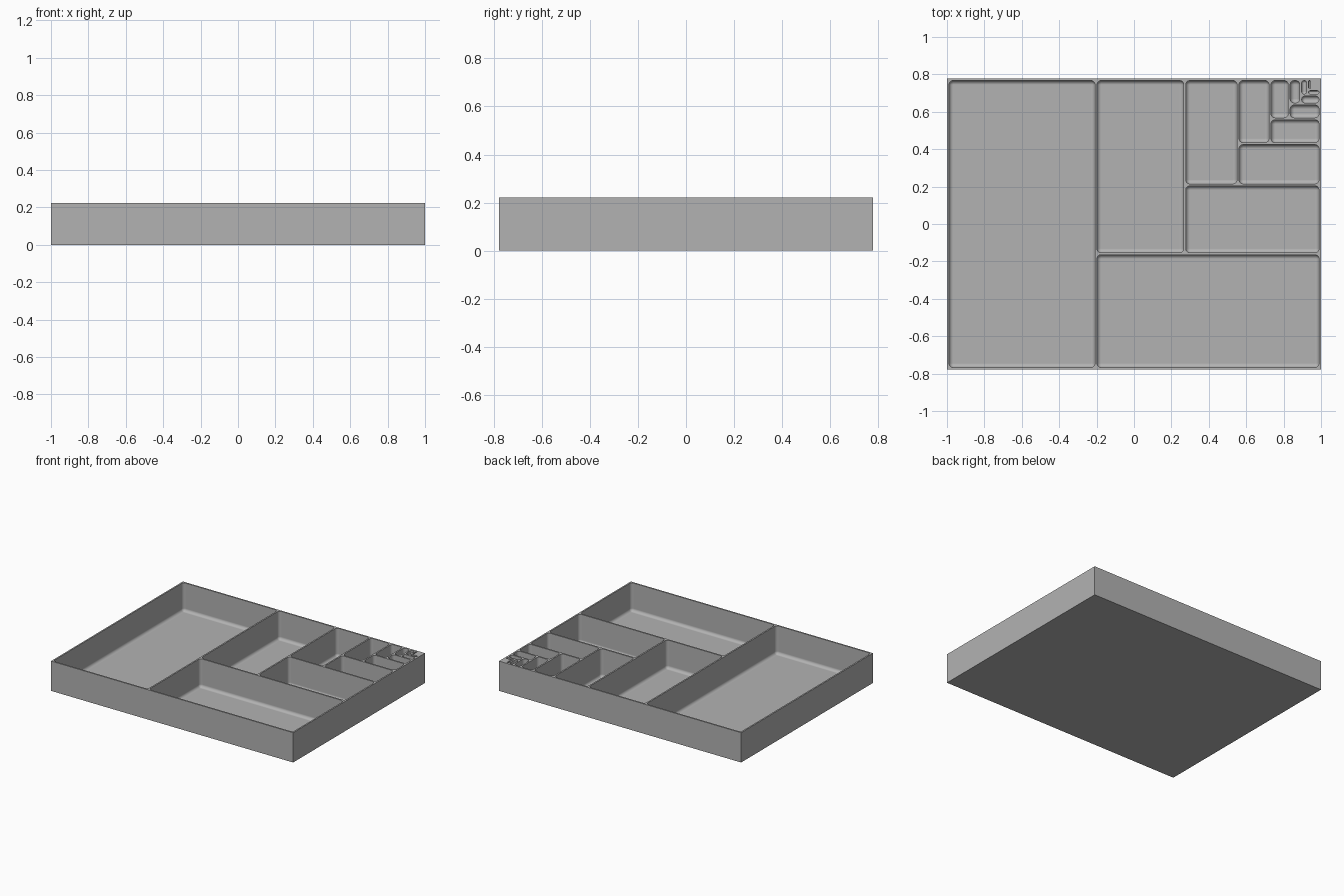
import bpy
import bmesh
from math import sin, cos, pi

cube = bpy.data.objects.get("Cube")
if cube:
    bpy.data.objects.remove(cube, do_unlink=True)

# Tray proportions: 90 x 70 x 10 units, scaled so the length is 2
UNIT = 2 / 90
LENGTH, DEPTH, HEIGHT = 90, 70, 10
WALL = FLOOR = 0.5
FILLET = 1.0
SEGMENTS = 8
SHARE = 0.4      # part of the remaining space taken by each compartment
POCKETS = 15

grey = bpy.data.materials.new("plain grey")
grey.use_nodes = True
colour = (0.45, 0.45, 0.45, 1)
grey.diffuse_color = colour
grey.node_tree.nodes["Principled BSDF"].inputs["Base Color"].default_value = colour


def make_object(name, bm):
    bmesh.ops.recalc_face_normals(bm, faces=bm.faces)
    mesh = bpy.data.meshes.new(name)
    bm.to_mesh(mesh)
    bm.free()
    mesh.materials.append(grey)
    obj = bpy.data.objects.new(name, mesh)
    bpy.context.collection.objects.link(obj)
    return obj


def add_pocket(bm, x0, y0, x1, y1):
    """Rounded pocket with filleted bottom, open past the rim."""
    r = min(FILLET, 0.49 * min(x1 - x0, y1 - y0))
    corners = [(x1 - r, y1 - r), (x0 + r, y1 - r), (x0 + r, y0 + r), (x1 - r, y0 + r)]
    # Levels from the rim down: radius of the corners and height
    levels = [(r, HEIGHT + 1)]
    for i in range(SEGMENTS):
        a = i / SEGMENTS * pi / 2
        levels.append((r * cos(a), FLOOR + r * (1 - sin(a))))
    levels.append((r * 0.03, FLOOR))
    rings = []
    for radius, z in levels:
        ring = []
        for k, (cx, cy) in enumerate(corners):
            for j in range(SEGMENTS + 1):
                a = (k + j / SEGMENTS) * pi / 2
                p = (cx + radius * cos(a) - LENGTH / 2, cy + radius * sin(a) - DEPTH / 2, z)
                ring.append(bm.verts.new([c * UNIT for c in p]))
        rings.append(ring)
    for upper, lower in zip(rings, rings[1:]):
        for i in range(len(upper)):
            j = (i + 1) % len(upper)
            bm.faces.new((upper[i], lower[i], lower[j], upper[j]))
    bm.faces.new(rings[0])
    bm.faces.new(rings[-1][::-1])


# Solid block
bm = bmesh.new()
bmesh.ops.create_cube(bm, size=1)
for v in bm.verts:
    v.co = (v.co.x * LENGTH * UNIT, v.co.y * DEPTH * UNIT, (v.co.z + 0.5) * HEIGHT * UNIT)
tray = make_object("compartment_tray", bm)

# Compartments: cut the left strip, then the front strip, of what remains
bm = bmesh.new()
left, front, right, back = WALL, WALL, LENGTH - WALL, DEPTH - WALL
for n in range(POCKETS):
    if n % 2 == 0:
        step = SHARE * (right - left)
        add_pocket(bm, left, front, left + step - WALL, back)
        left += step
    else:
        step = SHARE * (back - front)
        add_pocket(bm, left, front, right, front + step - WALL)
        front += step
cutter = make_object("pocket_cutter", bm)
cutter.hide_render = True

bpy.ops.object.select_all(action="DESELECT")
tray.select_set(True)
bpy.context.view_layer.objects.active = tray
cut = tray.modifiers.new("pockets", "BOOLEAN")
cut.operation = "DIFFERENCE"
cut.solver = "EXACT"
cut.object = cutter
bpy.ops.object.modifier_apply(modifier=cut.name)
bpy.data.objects.remove(cutter, do_unlink=True)

# Smooth fillets with flat walls and a crisp rim
bpy.ops.object.shade_smooth_by_angle(angle=pi / 6)
weighted = tray.modifiers.new("flat_walls", "WEIGHTED_NORMAL")
weighted.keep_sharp = True
